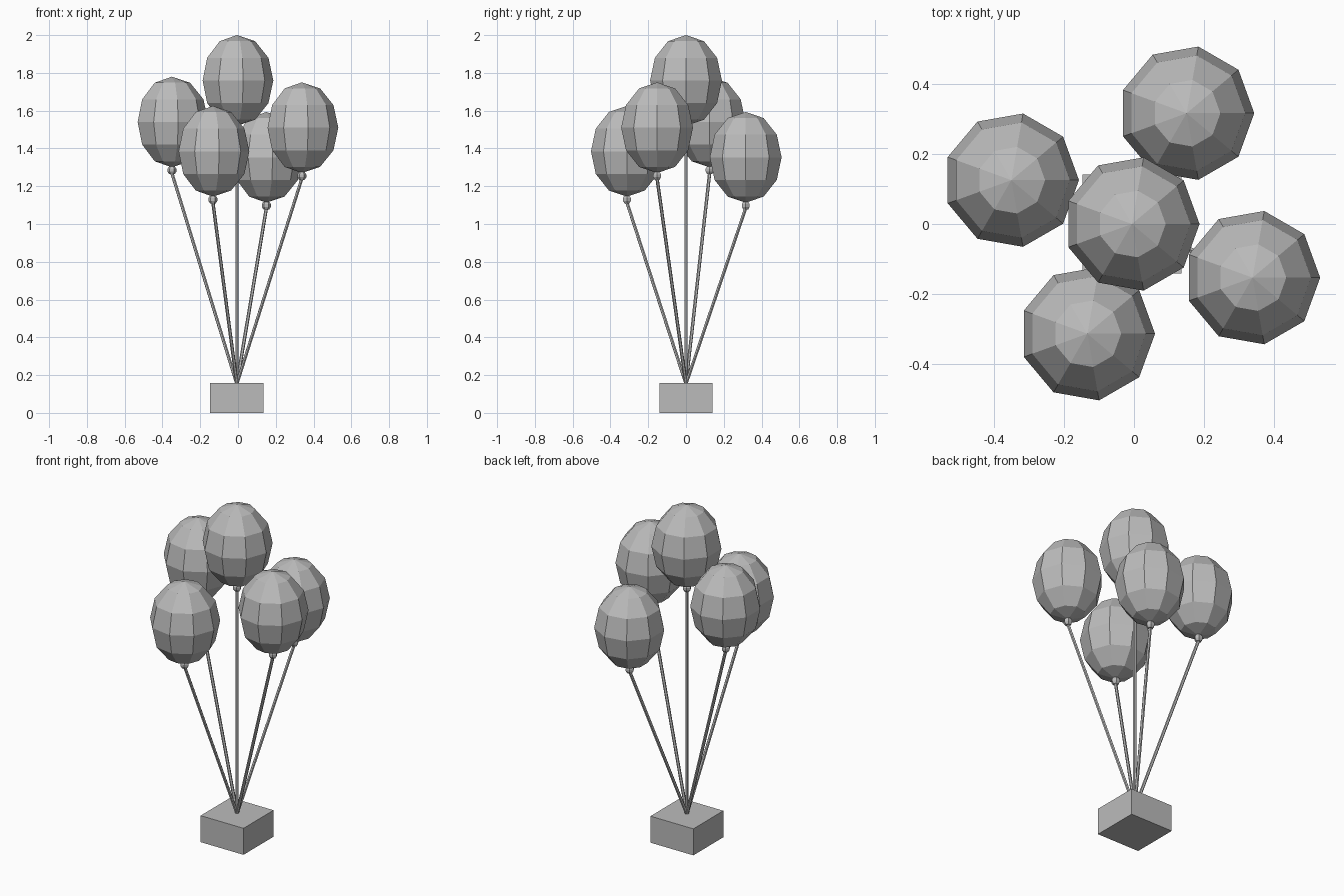
import bpy
import bmesh
import math
from mathutils import Vector

if "Cube" in bpy.data.objects:
    bpy.data.objects.remove(bpy.data.objects["Cube"], do_unlink=True)

grey = bpy.data.materials.new("plain grey")
grey.use_nodes = True
GREY = (0.5, 0.5, 0.5, 1)
grey.diffuse_color = GREY
grey.node_tree.nodes["Principled BSDF"].inputs["Base Color"].default_value = GREY


def add_object(name, bm, location=(0, 0, 0)):
    bmesh.ops.recalc_face_normals(bm, faces=bm.faces)
    mesh = bpy.data.meshes.new(name)
    bm.to_mesh(mesh)
    bm.free()
    mesh.materials.append(grey)
    obj = bpy.data.objects.new(name, mesh)
    obj.location = location
    bpy.context.collection.objects.link(obj)
    return obj


def lathe(name, profile, sides, location):
    """Revolve (radius, height) points about z; radius 0 makes a pole."""
    bm = bmesh.new()
    rings = []
    for r, z in profile:
        count = sides if r > 0 else 1
        angles = [2 * math.pi * i / sides for i in range(count)]
        rings.append([bm.verts.new((r * math.cos(a), r * math.sin(a), z)) for a in angles])
    for a, b in zip(rings, rings[1:]):
        for i in range(sides):
            j = (i + 1) % sides
            corners = [a[i % len(a)], a[j % len(a)], b[j % len(b)], b[i % len(b)]]
            bm.faces.new(list(dict.fromkeys(corners)))
    return add_object(name, bm, location)


def string(name, start, end, radius):
    direction = end - start
    bm = bmesh.new()
    bmesh.ops.create_cone(bm, cap_ends=True, segments=6, radius1=radius,
                          radius2=radius, depth=direction.length)
    obj = add_object(name, bm, (start + end) / 2)
    obj.rotation_mode = 'QUATERNION'
    obj.rotation_quaternion = direction.to_track_quat('Z', 'Y')


CENTRE = -0.006
WIDTH, HEIGHT = 0.193, 0.24
BOX_SIDE, BOX_TOP = 0.283, 0.158

# Weight box holding the strings
bm = bmesh.new()
bmesh.ops.create_cube(bm, size=1)
bmesh.ops.scale(bm, vec=(BOX_SIDE, BOX_SIDE, BOX_TOP), verts=bm.verts)
add_object("weight_box", bm, (CENTRE, 0, BOX_TOP / 2))

# Balloons, each with a knot and a string to the box
steps = 6
balloon_profile = [(0 if i in (0, steps) else WIDTH * math.sin(math.pi * i / steps),
                    HEIGHT * math.cos(math.pi * i / steps)) for i in range(steps + 1)]
knot_profile = [(0, 0.006), (0.016, 0.004), (0.024, -0.008),
                (0.024, -0.022), (0.015, -0.036), (0, -0.037)]
balloons = {
    "centre": (CENTRE, 0, 1.76),
    "right": (-0.35, 0.125, 1.54),
    "left": (0.338, -0.153, 1.51),
    "front": (-0.133, -0.313, 1.385),
    "back": (0.15, 0.316, 1.353),
}
for place, position in balloons.items():
    middle = Vector(position)
    bottom = middle - Vector((0, 0, HEIGHT))
    lathe(place + "_balloon", balloon_profile, 9, middle)
    lathe(place + "_knot", knot_profile, 6, bottom)
    string(place + "_string", Vector((CENTRE, 0, BOX_TOP - 0.005)),
           bottom - Vector((0, 0, 0.03)), 0.009)
